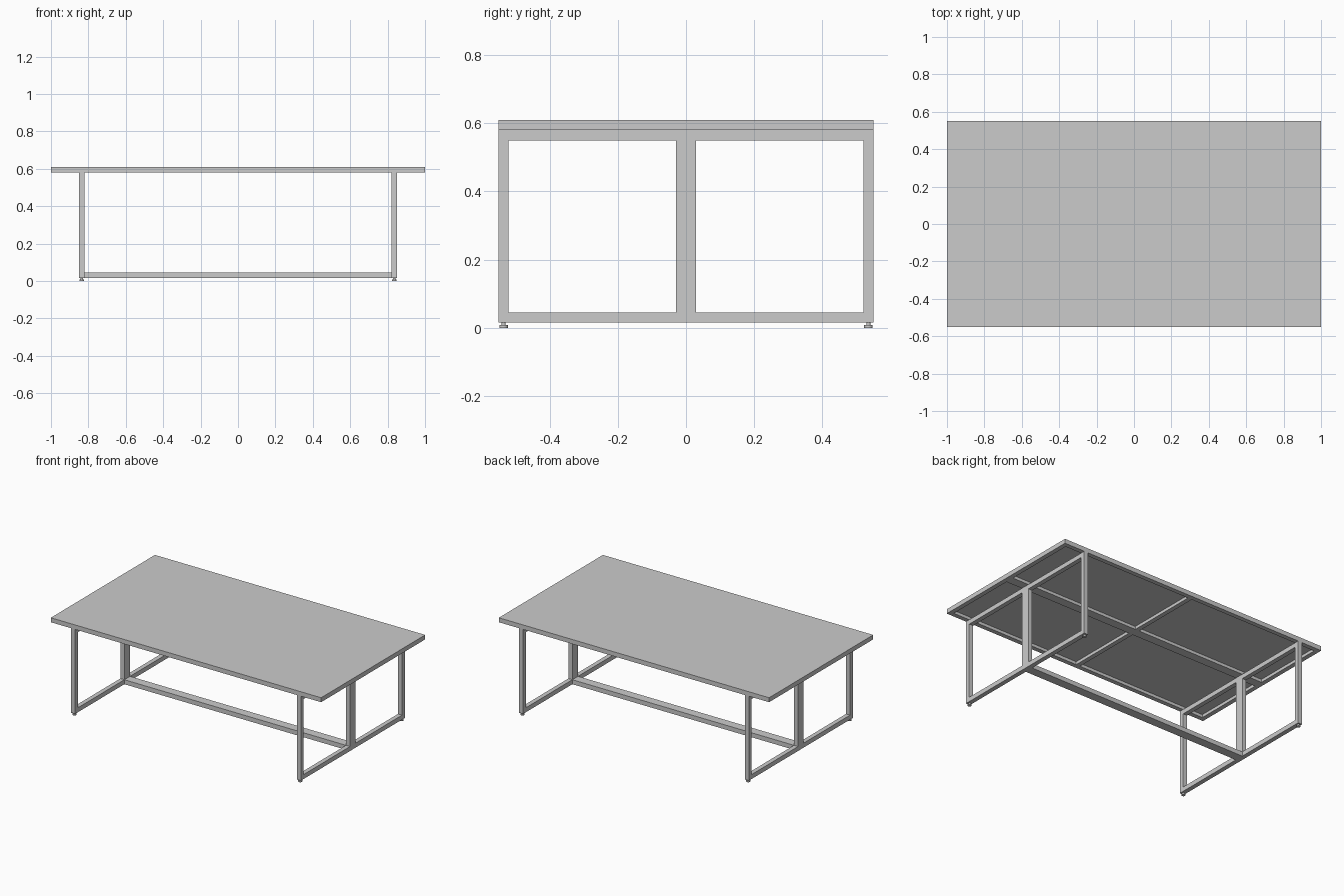
import bpy

if "Cube" in bpy.data.objects:
    bpy.data.objects.remove(bpy.data.objects["Cube"])

def box(name, x, y, z):
    """Box from (min, max) ranges."""
    bpy.ops.mesh.primitive_cube_add(size=1, location=[(a + b) / 2 for a, b in (x, y, z)])
    o = bpy.context.object
    o.name = name
    o.scale = [b - a for a, b in (x, y, z)]
    bpy.ops.object.transform_apply(location=False, rotation=False, scale=True)
    return o

def cyl(name, r, x, y, z0, z1):
    bpy.ops.mesh.primitive_cylinder_add(vertices=24, radius=r, depth=z1 - z0,
                                        location=(x, y, (z0 + z1) / 2))
    bpy.context.object.name = name
    bpy.ops.object.shade_smooth_by_angle()

X, Y, W = 1.0, 0.55, 0.03
ZT, ZU, ZP = 0.61, 0.58, 0.60

# Table top: sheet with a rim and cross ribs underneath
box("top_panel", (-X, X), (-Y, Y), (ZP, ZT))
for s, side in ((-1, "front"), (1, "back")):
    box(side + "_rim", (-X, X), sorted((s * Y, s * (Y - W))), (ZU, ZP))
for s, side in ((-1, "left"), (1, "right")):
    box(side + "_rim", sorted((s * X, s * (X - W))), (-Y + W, Y - W), (ZU, ZP))
box("long_rib", (-X + W, X - W), (-0.03, 0.03), (ZU, ZP))
for s, side in ((-1, "front"), (1, "back")):
    box(side + "_cross_rib", (-0.015, 0.015), sorted((s * 0.03, s * (Y - W))), (ZU, ZP))

# Leg frames with centre post and levelling feet
for s, side in ((-1, "left"), (1, "right")):
    x = sorted((s * 0.82, s * 0.85))
    box(side + "_bottom_rail", x, (-Y, Y), (0.015, 0.045))
    box(side + "_top_rail", x, (-Y, Y), (0.55, ZU))
    box(side + "_centre_post", x, (-0.03, 0.03), (0.045, 0.55))
    for t, end in ((-1, "front"), (1, "back")):
        box(f"{side}_{end}_leg", x, sorted((t * Y, t * (Y - W))), (0.045, 0.55))
        cyl(f"{side}_{end}_foot", 0.0125, s * 0.835, t * 0.535, 0, 0.008)
        cyl(f"{side}_{end}_foot_stem", 0.006, s * 0.835, t * 0.535, 0.008, 0.015)

# Low stretcher between the leg frames
box("stretcher", (-0.82, 0.82), (-0.03, 0.03), (0.015, 0.045))
